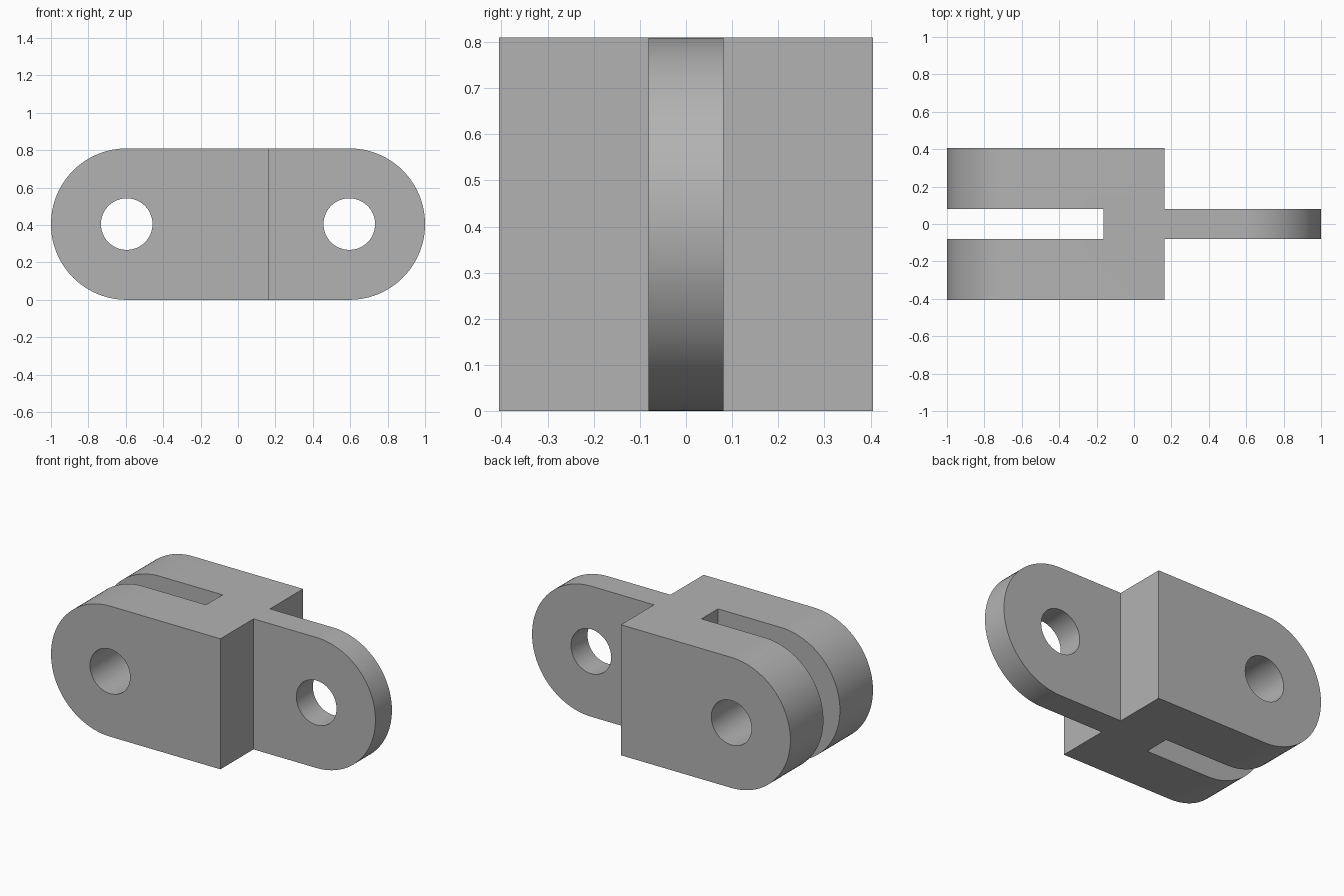
import bpy
import bmesh
from math import pi, sin, cos, radians

cube = bpy.data.objects.get("Cube")
if cube:
    bpy.data.objects.remove(cube, do_unlink=True)

RADIUS = 0.405        # end rounding, half height and half width
PIN_X = 1 - RADIUS    # distance of each pin hole from the middle
HOLE = 0.138
TONGUE = 0.081        # half thickness of the tongue and of the slot
STEP = 0.163          # where the slot ends and the tongue begins
ARC = 48

grey = bpy.data.materials.new("plain grey")
grey.use_nodes = True
colour = (0.45, 0.45, 0.45, 1)
grey.diffuse_color = colour
grey.node_tree.nodes["Principled BSDF"].inputs["Base Color"].default_value = colour


def prism(name, outline, y0, y1):
    """Extrude an (x, z) outline from y0 to y1."""
    bm = bmesh.new()
    face = bm.faces.new([bm.verts.new((x, y0, z)) for x, z in outline])
    new = bmesh.ops.extrude_face_region(bm, geom=[face])["geom"]
    verts = [v for v in new if isinstance(v, bmesh.types.BMVert)]
    bmesh.ops.translate(bm, verts=verts, vec=(0, y1 - y0, 0))
    bmesh.ops.recalc_face_normals(bm, faces=bm.faces)
    mesh = bpy.data.meshes.new(name)
    bm.to_mesh(mesh)
    bm.free()
    mesh.materials.append(grey)
    obj = bpy.data.objects.new(name, mesh)
    bpy.context.collection.objects.link(obj)
    return obj


def arc(cx, radius, start, sweep, steps):
    return [(cx + radius * cos(start + sweep * i / steps),
             RADIUS + radius * sin(start + sweep * i / steps))
            for i in range(steps + 1)]


def box_outline(x0, x1):
    return [(x0, -1), (x1, -1), (x1, 2), (x0, 2)]


# Rounded body, full width
outline = arc(PIN_X, RADIUS, -pi / 2, pi, ARC) + arc(-PIN_X, RADIUS, pi / 2, pi, ARC)
body = prism("hinge_link", outline, -RADIUS, RADIUS)

# Fork slot, tongue shoulders and pin holes
cutters = [prism("slot_cutter", box_outline(-2, -STEP), -TONGUE, TONGUE)]
for side in (-1, 1):
    cutters.append(prism("shoulder_cutter", box_outline(STEP, 2), side * TONGUE, side))
    circle = arc(side * PIN_X, HOLE, 0, 2 * pi, ARC)[:-1]
    cutters.append(prism("pin_hole_cutter", circle, -1, 1))

bpy.ops.object.select_all(action="DESELECT")
bpy.context.view_layer.objects.active = body
body.select_set(True)
for cutter in cutters:
    cutter.hide_render = True
    cut = body.modifiers.new("cut", "BOOLEAN")
    cut.operation = "DIFFERENCE"
    cut.solver = "EXACT"
    cut.object = cutter
    bpy.ops.object.modifier_apply(modifier=cut.name)
    bpy.data.objects.remove(cutter, do_unlink=True)

bpy.ops.object.shade_smooth_by_angle(angle=radians(30))
